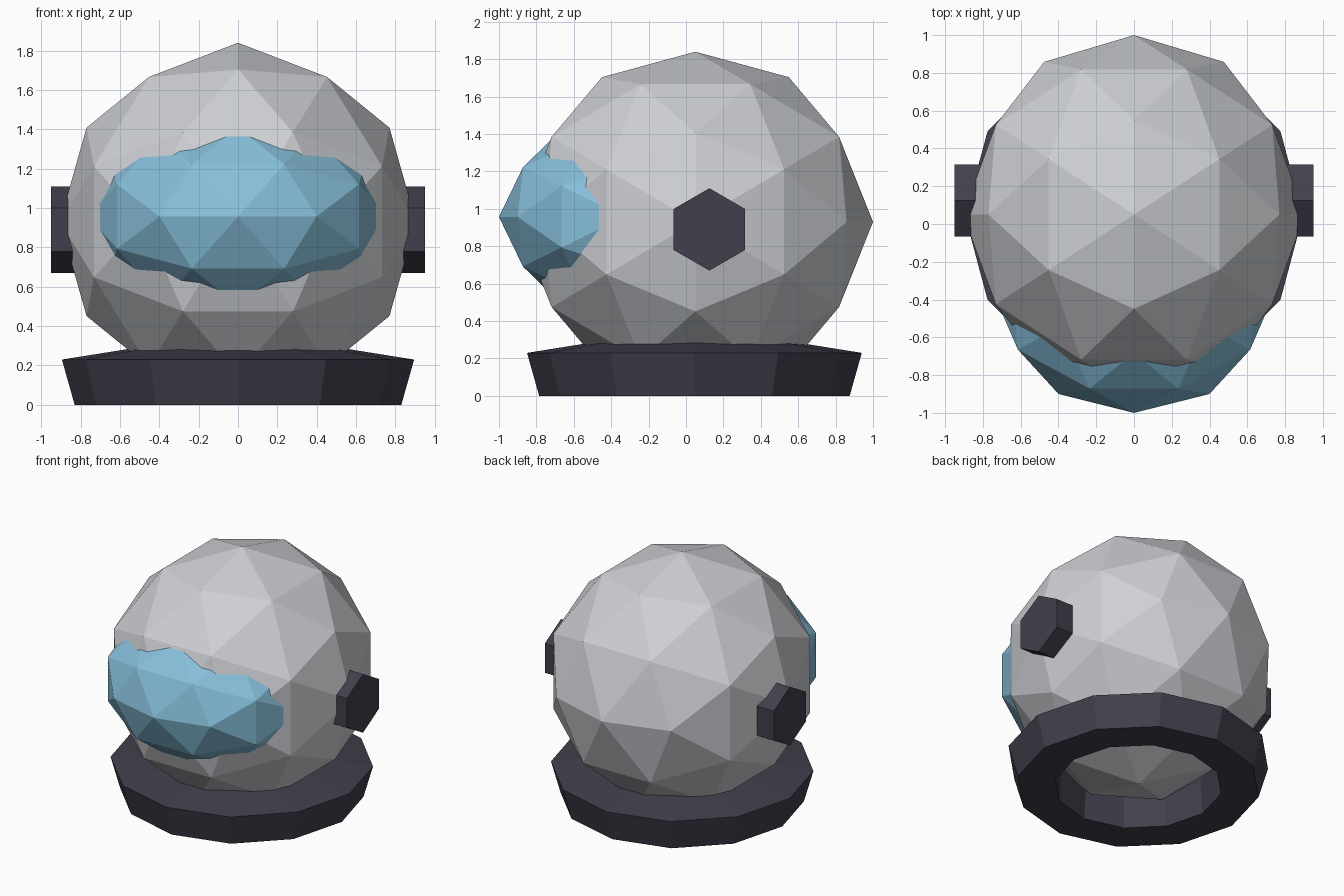
import bpy, bmesh
from math import sin, cos, pi, atan2, sqrt
from mathutils import Matrix, Vector

cube = bpy.data.objects.get("Cube")
if cube:
    bpy.data.objects.remove(cube, do_unlink=True)


def material(name, rgb):
    mat = bpy.data.materials.new(name)
    mat.use_nodes = True
    mat.diffuse_color = (*rgb, 1)
    mat.node_tree.nodes["Principled BSDF"].inputs["Base Color"].default_value = (*rgb, 1)
    return mat


shell_grey = material("shell_grey", (0.62, 0.63, 0.66))
visor_blue = material("visor_blue", (0.24, 0.52, 0.70))
dark_trim = material("dark_trim", (0.053, 0.050, 0.072))


def finish(bm, name, mat):
    bmesh.ops.recalc_face_normals(bm, faces=bm.faces)
    mesh = bpy.data.meshes.new(name)
    bm.to_mesh(mesh)
    bm.free()
    mesh.materials.append(mat)
    obj = bpy.data.objects.new(name, mesh)
    bpy.context.collection.objects.link(obj)
    return obj


def faceted_ball(name, centre, radii, mat):
    """Icosphere turned so that its edge midpoints lie on the axes."""
    golden = (1 + sqrt(5)) / 2
    turn = Matrix.Rotation(atan2(golden, 1), 4, "Y")
    bm = bmesh.new()
    bmesh.ops.create_icosphere(bm, subdivisions=2, radius=1)
    bm.transform(Matrix.Translation(centre) @ Matrix.Diagonal((*radii, 1)) @ turn)
    return finish(bm, name, mat)


def lathe(name, profile, sides, centre_y, mat):
    """Revolve a closed (radius, height) profile about the vertical axis."""
    bm = bmesh.new()
    loops = []
    for i in range(sides):
        a = 2 * pi * i / sides
        loops.append([bm.verts.new((r * cos(a), centre_y + r * sin(a), z)) for r, z in profile])
    n = len(profile)
    for i in range(sides):
        here, there = loops[i], loops[(i + 1) % sides]
        for j in range(n):
            k = (j + 1) % n
            bm.faces.new((here[j], there[j], there[k], here[k]))
    return finish(bm, name, mat)


def side_hub(name, side):
    """Six-sided ear hub, pointing up, extruded outward."""
    bm = bmesh.new()
    ring = [bm.verts.new((side * 0.72, 0.125 + 0.22 * sin(i * pi / 3), 0.89 + 0.22 * cos(i * pi / 3)))
            for i in range(6)]
    base = bm.faces.new(ring)
    result = bmesh.ops.extrude_face_region(bm, geom=[base], use_keep_orig=True)
    moved = [v for v in result["geom"] if isinstance(v, bmesh.types.BMVert)]
    bmesh.ops.translate(bm, verts=moved, vec=Vector((side * 0.23, 0, 0)))
    return finish(bm, name, dark_trim)


# Helmet shell and visor
faceted_ball("helmet_shell", (0, 0.05, 0.93), (0.905, 0.95, 0.91), shell_grey)
faceted_ball("visor", (0, -0.33, 0.957), (0.76, 0.67, 0.53), visor_blue)

# Neck collar
lathe("neck_collar", [(0.83, 0), (0.895, 0.23), (0.55, 0.285), (0.57, 0)], 12, 0.045, dark_trim)

# Ear hubs
for label, side in (("left", 1), ("right", -1)):
    side_hub(label + "_hub", side)
